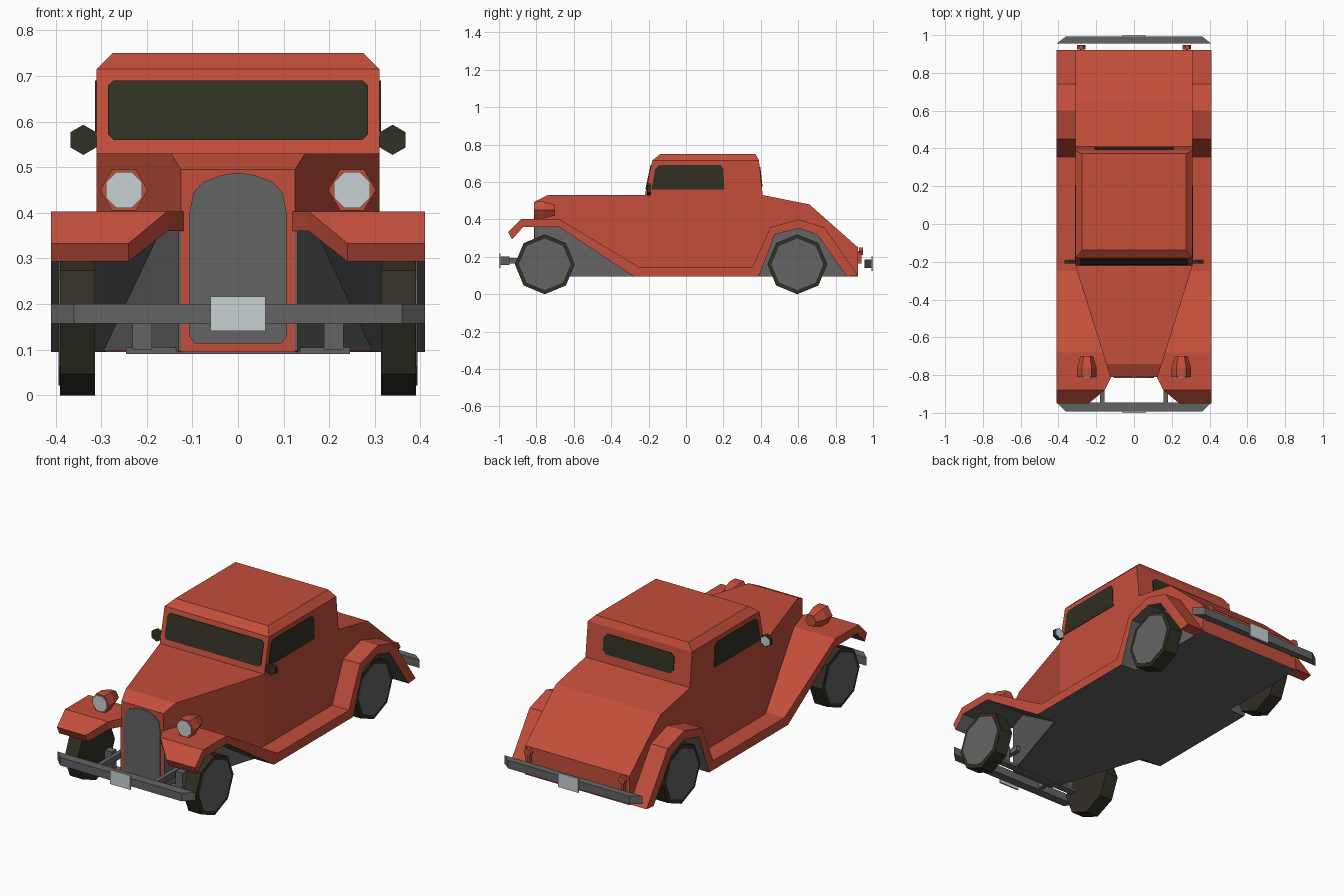
import bpy, bmesh, math
from mathutils import Vector

if "Cube" in bpy.data.objects:
    bpy.data.objects.remove(bpy.data.objects["Cube"])


def material(name, r, g, b):
    m = bpy.data.materials.new(name)
    m.diffuse_color = (r, g, b, 1)
    m.use_nodes = True
    m.node_tree.nodes["Principled BSDF"].inputs["Base Color"].default_value = m.diffuse_color
    return m


RED = material("red paint", 0.55, 0.076, 0.043)
GREY = material("mid grey", 0.127, 0.127, 0.127)
DARK = material("dark rubber and glass", 0.031, 0.029, 0.017)
PALE = material("pale lens", 0.58, 0.64, 0.65)


def build(name, verts, faces, mats, rule=None):
    """Mesh object; rule(face_number) picks the material slot."""
    bm = bmesh.new()
    vs = [bm.verts.new(v) for v in verts]
    for i, f in enumerate(faces):
        face = bm.faces.new([vs[k] for k in f])
        face.material_index = rule(i) if rule else 0
    bmesh.ops.recalc_face_normals(bm, faces=bm.faces)
    me = bpy.data.meshes.new(name)
    bm.to_mesh(me)
    bm.free()
    for m in mats:
        me.materials.append(m)
    ob = bpy.data.objects.new(name, me)
    bpy.context.collection.objects.link(ob)
    return ob


def loft(name, rings, mats, rule=None):
    """Join equal rings of points, with caps at both ends."""
    n = len(rings[0])
    verts = [v for r in rings for v in r]
    faces = [(a * n + k, a * n + (k + 1) % n, (a + 1) * n + (k + 1) % n, (a + 1) * n + k)
             for a in range(len(rings) - 1) for k in range(n)]
    faces += [tuple(range(n)), tuple(range(len(verts) - n, len(verts)))]
    return build(name, verts, faces, mats, rule)


def prism(name, pts, depth, mat):
    d = Vector(depth)
    return loft(name, [[Vector(p) - d / 2 for p in pts], [Vector(p) + d / 2 for p in pts]], [mat])


def box(name, x0, x1, y0, y1, z0, z1, mat):
    return prism(name, [(x, y, (z0 + z1) / 2) for x, y in ((x0, y0), (x1, y0), (x1, y1), (x0, y1))],
                 (0, 0, z1 - z0), mat)


def turned(name, centre, axis, sides, start, profile, mat):
    """Faceted round part along x or y; profile is (offset, radius)."""
    cx, cy, cz = centre
    rings = []
    for t, r in profile:
        ring = []
        for k in range(sides):
            a = start + 2 * math.pi * k / sides
            u, w = r * math.cos(a), r * math.sin(a)
            ring.append((cx + t, cy + u, cz + w) if axis == "x" else (cx + u, cy + t, cz + w))
        rings.append(ring)
    return loft(name, rings, [mat])


def cut_rect(a0, a1, b0, b1, c):
    return [(a0 + c, b0), (a1 - c, b0), (a1, b0 + c), (a1, b1 - c),
            (a1 - c, b1), (a0 + c, b1), (a0, b1 - c), (a0, b0 + c)]


# Hood, doors and rear deck, with grey floor
stations = [(-0.81, 0.125, 0.495), (-0.74, 0.147, 0.53), (-0.22, 0.31, 0.53),
            (0.41, 0.31, 0.53), (0.66, 0.31, 0.48), (0.92, 0.31, 0.25)]
loft("body", [[(-w, y, 0.095), (w, y, 0.095), (w, y, t), (-w, y, t)] for y, w, t in stations],
     [RED, GREY], lambda i: 1 if i < 20 and i % 4 == 0 else 0)

# Cabin with sloped roof edge
loft("cabin", [[(-w, a, z), (w, a, z), (w, b, z), (-w, b, z)] for z, w, a, b in
               ((0.52, 0.31, -0.222, 0.411), (0.715, 0.31, -0.18, 0.39), (0.75, 0.275, -0.138, 0.372))],
     [RED])

# Windows
slope = lambda z: (z - 0.53) / 0.185
prism("windshield", [(x, -0.22 + 0.04 * slope(z), z) for x, z in cut_rect(-0.285, 0.285, 0.56, 0.69, 0.012)],
      (0, 0.008, 0), DARK)
prism("rear_window", [(x, 0.41 - 0.02 * slope(z), z) for x, z in cut_rect(-0.21, 0.21, 0.575, 0.68, 0.02)],
      (0, 0.008, 0), DARK)
for s in (1, -1):
    pts = [(-0.185, 0.56), (0.205, 0.56), (0.2, 0.67), (0.185, 0.69), (-0.145, 0.69), (-0.165, 0.67)]
    prism("side_window", [(s * 0.31, y, z) for y, z in pts], (0.006, 0, 0), DARK)

# Radiator grille
half = [(0.095, 0.113), (0.107, 0.13), (0.107, 0.4), (0.097, 0.445), (0.077, 0.467), (0.035, 0.483)]
outline = half + [(0, 0.488)] + [(-x, z) for x, z in reversed(half)]
prism("grille", [(x, -0.81, z) for x, z in outline], (0, 0.008, 0), GREY)

# Fenders and running boards: outer y, z, inner x, underside y, z
sweep = [(-0.95, 0.333, 0.24, -0.93, 0.293), (-0.88, 0.403, 0.155, -0.87, 0.36),
         (-0.81, 0.403, 0.12, -0.81, 0.36), (-0.68, 0.403, 0.155, -0.68, 0.36),
         (-0.25, 0.145, 0.285, -0.28, 0.095), (0.355, 0.145, 0.3, 0.39, 0.095),
         (0.45, 0.357, 0.3, 0.475, 0.32), (0.6, 0.4, 0.3, 0.6, 0.352),
         (0.74, 0.357, 0.3, 0.7, 0.32), (0.92, 0.1, 0.3, 0.86, 0.095)]
for s in (1, -1):
    loft("fender", [[(s * 0.41, y, z), (s * x, y, z), (s * x, v, w), (s * 0.41, v, w)]
                    for y, z, x, v, w in sweep],
         [RED, GREY], lambda i: 1 if i < 36 and i % 4 == 2 else 0)

    # Grey wheel well panels
    prism("front_well", [(s * 0.126, -0.81, 0.097), (s * 0.126, -0.81, 0.365),
                         (s * 0.167, -0.68, 0.365), (s * 0.292, -0.28, 0.097)], (0.008, 0, 0), GREY)
    prism("rear_well", [(s * 0.31, y, z) for y, z in
                        ((0.385, 0.097), (0.47, 0.325), (0.6, 0.357), (0.705, 0.325), (0.865, 0.097))],
          (0.006, 0, 0), GREY)

    # Wheels
    for y in (-0.755, 0.595):
        turned("tyre", (s * 0.352, y, 0.16), "x", 8, 0, [(-0.038, 0.16), (0.038, 0.16)], DARK)
        turned("wheel_disc", (s * 0.39, y, 0.16), "x", 8, 0, [(-0.003, 0.138), (0.003, 0.138)], GREY)

    # Headlights
    turned("headlight", (s * 0.25, -0.81, 0.45), "y", 6, 0,
           [(0, 0.052), (0.05, 0.052), (0.11, 0.033)], RED)
    turned("headlight_lens", (s * 0.25, -0.81, 0.45), "y", 8, math.pi / 8,
           [(-0.004, 0.043), (0.004, 0.043)], PALE)

    # Door mirrors
    turned("mirror", (s * 0.339, -0.2, 0.56), "y", 6, math.pi / 6, [(-0.008, 0.033), (0.01, 0.033)], DARK)
    turned("mirror_glass", (s * 0.339, -0.19, 0.56), "y", 6, math.pi / 6,
           [(-0.002, 0.028), (0.003, 0.028)], PALE)

    # Tail lights on posts
    turned("tail_light", (s * 0.28, 0.937, 0.23), "y", 6, 0, [(-0.012, 0.022), (0.01, 0.022)], RED)
    box("tail_light_post", s * 0.28 - 0.007, s * 0.28 + 0.007, 0.918, 0.938, 0.165, 0.23, RED)

    # Front bumper arms and frame posts
    box("bumper_arm", s * 0.168 - 0.012, s * 0.168 + 0.012, -0.95, -0.72, 0.165, 0.195, GREY)
    box("frame_post", s * 0.21 - 0.021, s * 0.21 + 0.021, -0.8, -0.76, 0.1, 0.2, GREY)

box("cross_bar", -0.245, 0.245, -0.79, -0.75, 0.09, 0.105, GREY)

# Bumpers with swept ends, and blank plates
for name, s, z, inner in (("front", -1, 0.179, 0.945), ("rear", 1, 0.163, 0.955)):
    prism(name + "_bumper", [(-0.41, s * inner, z), (-0.36, s * 0.993, z),
                             (0.36, s * 0.993, z), (0.41, s * inner, z)], (0, 0, 0.043), GREY)
    box(name + "_plate", -0.06, 0.06, s * 0.9955 - 0.0045, s * 0.9955 + 0.0045, z - 0.038, z + 0.038, PALE)
